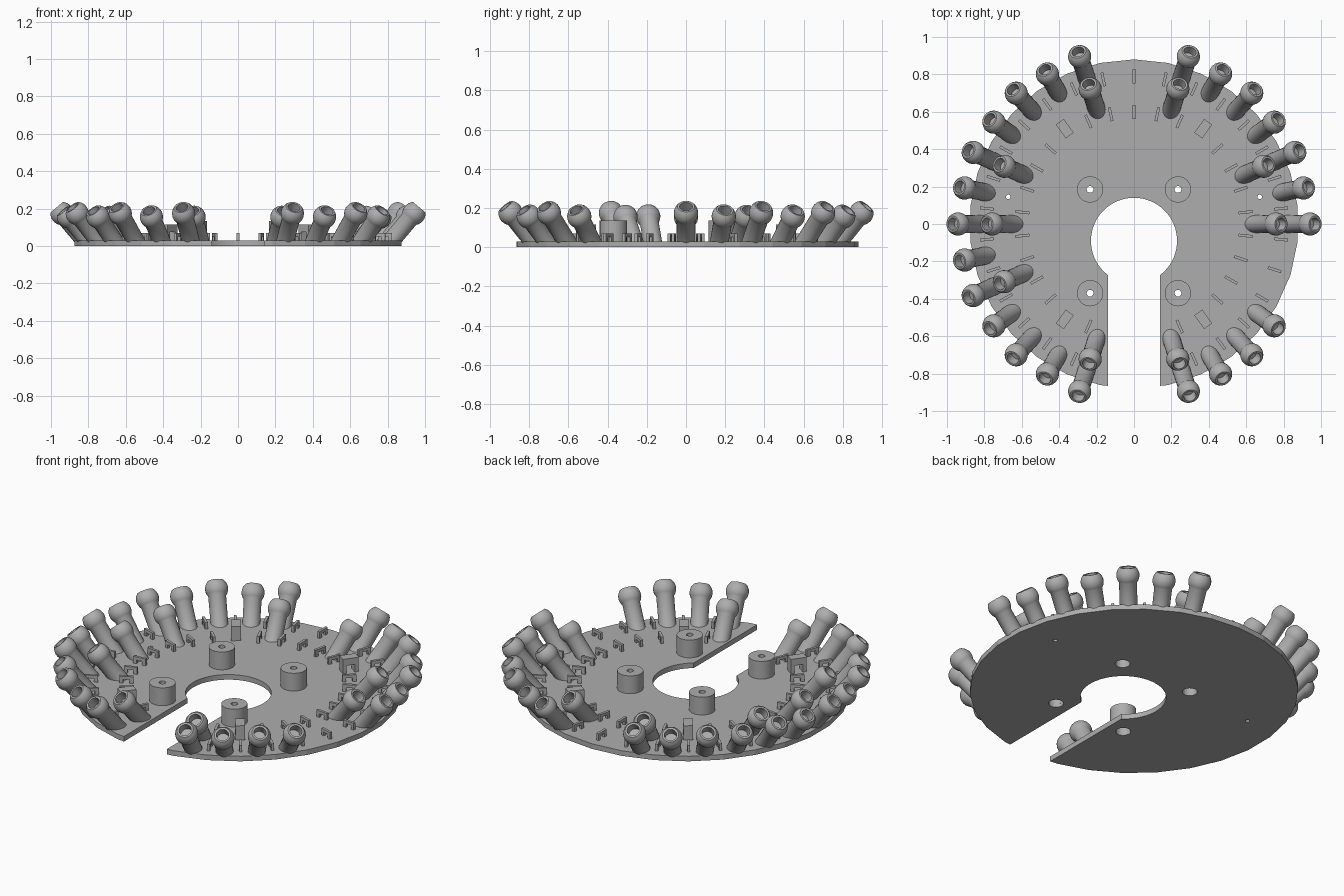
import bpy, bmesh, math
from mathutils import Matrix, Vector

if "Cube" in bpy.data.objects:
    bpy.data.objects.remove(bpy.data.objects["Cube"])

gray = bpy.data.materials.new("plain gray")
gray.diffuse_color = (0.42, 0.42, 0.42, 1)
gray.use_nodes = True
gray.node_tree.nodes["Principled BSDF"].inputs["Base Color"].default_value = gray.diffuse_color

THICK = 0.03          # plate thickness
TILT = math.radians(40)


def make_object(name, bm, smooth=False):
    bmesh.ops.recalc_face_normals(bm, faces=bm.faces[:])
    me = bpy.data.meshes.new(name)
    bm.to_mesh(me)
    bm.free()
    me.materials.append(gray)
    ob = bpy.data.objects.new(name, me)
    bpy.context.collection.objects.link(ob)
    if smooth:
        bpy.ops.object.select_all(action='DESELECT')
        ob.select_set(True)
        bpy.context.view_layer.objects.active = ob
        bpy.ops.object.shade_smooth_by_angle(angle=math.radians(35))
    return ob


def lathe(profile, closed=False, steps=28):
    """Spin (radius, height) points around z."""
    bm = bmesh.new()
    vs = [bm.verts.new((r, 0, z)) for r, z in profile]
    es = [bm.edges.new(p) for p in zip(vs, vs[1:])]
    if closed:
        es.append(bm.edges.new((vs[-1], vs[0])))
    bmesh.ops.spin(bm, geom=vs + es, cent=(0, 0, 0), axis=(0, 0, 1),
                   angle=math.tau, steps=steps, use_duplicate=False)
    bmesh.ops.remove_doubles(bm, verts=bm.verts[:], dist=1e-5)
    return bm


def add_box(bm, size, at):
    bmesh.ops.create_cube(bm, size=1, matrix=Matrix.Translation(at) @ Matrix.Diagonal((*size, 1)))


def polar(radius, deg, z=0):
    a = math.radians(deg)
    return Matrix.Rotation(a, 4, 'Z') @ Matrix.Translation((radius, 0, z))


def cylinder(name, radius, depth, at, segments):
    bm = bmesh.new()
    bmesh.ops.create_cone(bm, cap_ends=True, segments=segments, radius1=radius,
                          radius2=radius, depth=depth, matrix=Matrix.Translation(at))
    return make_object(name, bm)


# Base plate: disc with a keyhole slot and drilled holes
plate = cylinder("base_plate", 0.88, THICK, (0, 0, THICK / 2), 30)
posts = [(sx * 0.235, y) for sx in (-1, 1) for y in (0.185, -0.37)]
cutters = [cylinder("cutter_center", 0.23, 0.2, (0, -0.09, 0), 64)]
bm = bmesh.new()
add_box(bm, (0.28, 1.0, 0.2), (0, -0.7, 0))
cutters.append(make_object("cutter_slot", bm))
cutters += [cylinder("cutter_post", 0.04, 0.2, (x, y, 0), 24) for x, y in posts]
cutters += [cylinder("cutter_pin", 0.012, 0.2, (x, 0.145, 0), 16) for x in (-0.672, 0.672)]
bpy.context.view_layer.objects.active = plate
for c in cutters:
    mod = plate.modifiers.new("cut", 'BOOLEAN')
    mod.operation = 'DIFFERENCE'
    mod.solver = 'EXACT'
    mod.object = c
    bpy.ops.object.modifier_apply(modifier=mod.name)
    bpy.data.objects.remove(c)

# Mounting posts, counterbored from below
for x, y in posts:
    bm = lathe([(0.04, 0.02), (0.07, 0.02), (0.07, 0.135), (0.018, 0.135),
                (0.018, 0.09), (0.04, 0.07)], closed=True, steps=32)
    bm.transform(Matrix.Translation((x, y, 0)))
    make_object("mounting_post", bm, True)


# Tilted holders: tube, ball collar with flat rim, recessed socket
def holder(name, base_radius, deg, length):
    ball = [(0.062 * math.cos(math.radians(t)), length + 0.062 * math.sin(math.radians(t)))
            for t in range(-39, 46, 12)]
    prof = [(0, -0.08), (0.047, -0.08)] + ball + [
        (0.044, length + 0.043), (0.033, length + 0.043),
        (0.033, length - 0.01), (0, length - 0.01)]
    bm = lathe(prof)
    bm.transform(polar(base_radius, deg, THICK) @ Matrix.Rotation(TILT, 4, 'Y'))
    cut = bmesh.ops.bisect_plane(bm, geom=bm.verts[:] + bm.edges[:] + bm.faces[:],
                                 plane_co=(0, 0, 0.015), plane_no=(0, 0, 1), clear_inner=True)
    rim = [e for e in cut["geom_cut"] if isinstance(e, bmesh.types.BMEdge)]
    bmesh.ops.holes_fill(bm, edges=rim)
    make_object(name, bm, True)


for k in range(-6, 7):
    for side in (1, -1):
        deg = 12 * k if side > 0 else 180 - 12 * k
        gap = side > 0 and k in (-1, -2)       # two places left empty on the right
        if not gap:
            holder("outer_holder", 0.82, deg, 0.165 if k % 2 else 0.188)
        if k in (-6, -2, 0, 2, 6) and not gap:
            holder("inner_holder", 0.655, deg, 0.162)


# Wire clips: small arches with two legs and a bridge
def arch(name, radius, deg, length, width, top, leg, bar):
    bm = bmesh.new()
    h = top - 0.02
    for s in (-1, 1):
        add_box(bm, (leg, width, h), (s * (length - leg) / 2, 0, 0.02 + h / 2))
    add_box(bm, (length - 2 * leg, width, bar), (0, 0, top - bar / 2))
    bm.transform(polar(radius, deg))
    make_object(name, bm)


for k in range(14):
    for deg in {90 - 12 * k, 90 + 12 * k}:
        arch("outer_clip", 0.79, deg, 0.075, 0.015, 0.07, 0.02, 0.018)
        if k not in (3, 12):
            arch("inner_clip", 0.6, deg, 0.075, 0.015, 0.07, 0.02, 0.018)
        else:
            arch("wide_clip", 0.63, deg, 0.09, 0.052, 0.115, 0.022, 0.04)
